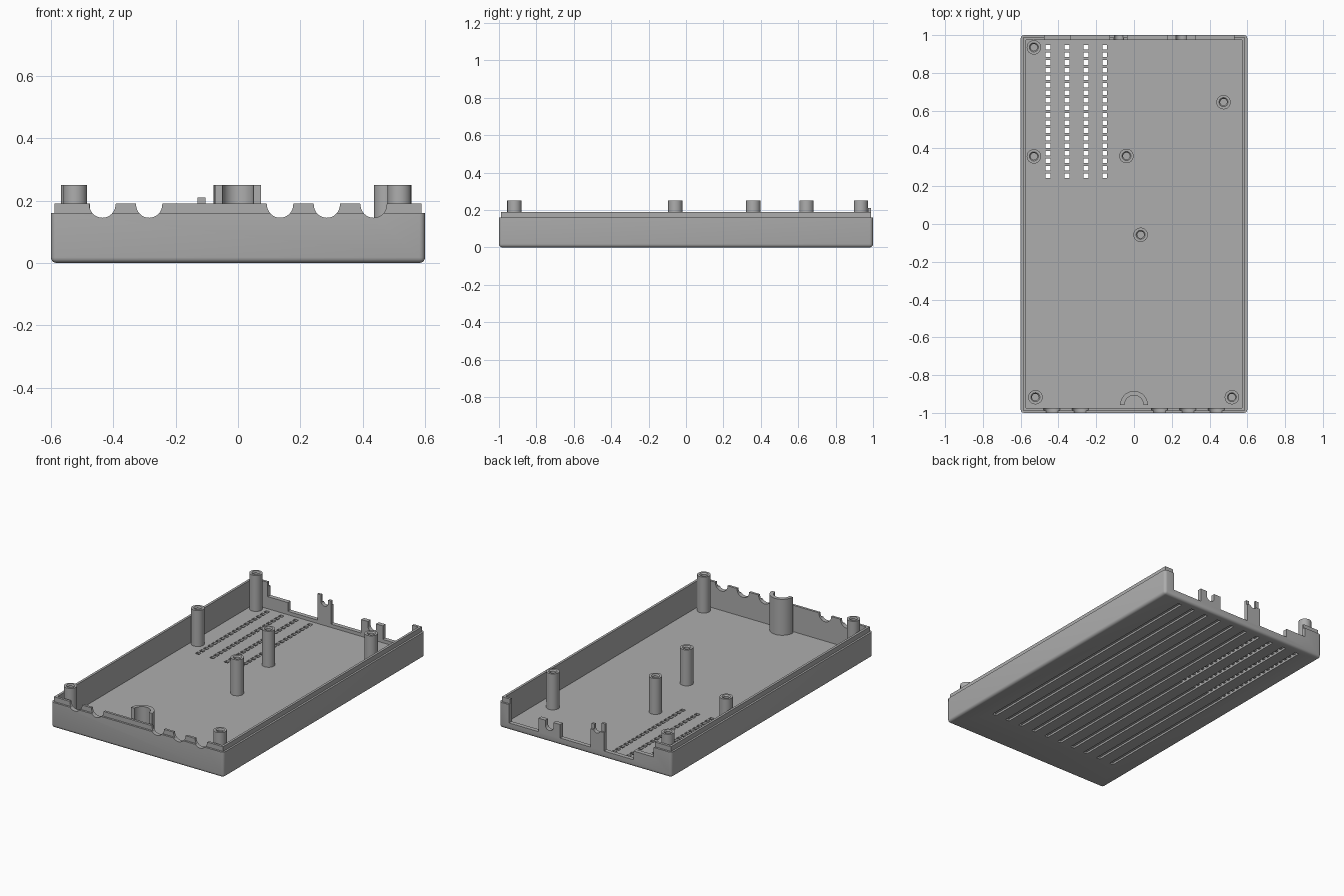
import bpy, bmesh, math
from mathutils import Vector

if "Cube" in bpy.data.objects:
    bpy.data.objects.remove(bpy.data.objects["Cube"])

FLOOR = 0.024      # floor thickness
RIM, LIP = 0.16, 0.19

plastic = bpy.data.materials.new("grey plastic")
plastic.diffuse_color = (0.42, 0.42, 0.42, 1)
plastic.use_nodes = True
plastic.node_tree.nodes["Principled BSDF"].inputs["Base Color"].default_value = plastic.diffuse_color


def add_object(name, bm):
    bmesh.ops.recalc_face_normals(bm, faces=bm.faces)
    mesh = bpy.data.meshes.new(name)
    bm.to_mesh(mesh)
    bm.free()
    mesh.materials.append(plastic)
    obj = bpy.data.objects.new(name, mesh)
    bpy.context.collection.objects.link(obj)
    return obj


def add_box(bm, x0, x1, y0, y1, z0, z1):
    verts = bmesh.ops.create_cube(bm, size=1)["verts"]
    for v in verts:
        v.co = Vector(((x0 + x1) / 2 + v.co.x * (x1 - x0),
                       (y0 + y1) / 2 + v.co.y * (y1 - y0),
                       (z0 + z1) / 2 + v.co.z * (z1 - z0)))


def add_prism(bm, points, direction):
    """Extrude a closed 3D outline along a direction."""
    face = bm.faces.new([bm.verts.new(p) for p in points])
    ext = bmesh.ops.extrude_face_region(bm, geom=[face])["geom"]
    bmesh.ops.translate(bm, vec=direction,
                        verts=[g for g in ext if isinstance(g, bmesh.types.BMVert)])


def arc(cx, cy, r, a0, a1, n):
    return [(cx + r * math.cos(math.radians(a0 + (a1 - a0) * i / n)),
             cy + r * math.sin(math.radians(a0 + (a1 - a0) * i / n))) for i in range(n + 1)]


def boolean(target, bm, operation):
    helper = add_object("cutter", bm)
    helper.hide_render = True
    mod = target.modifiers.new("cut", "BOOLEAN")
    mod.operation, mod.solver, mod.object = operation, "EXACT", helper
    bpy.context.view_layer.objects.active = target
    bpy.ops.object.modifier_apply(modifier=mod.name)
    bpy.data.objects.remove(helper)


def smooth(obj):
    bpy.ops.object.select_all(action="DESELECT")
    obj.select_set(True)
    bpy.context.view_layer.objects.active = obj
    bpy.ops.object.shade_smooth_by_angle(angle=math.radians(30))


# Tray body with rounded bottom and vertical edges
bm = bmesh.new()
add_box(bm, -0.6, 0.6, -1, 1, 0, RIM)
edges = [e for e in bm.edges if min(v.co.z for v in e.verts) < 0.01]
bmesh.ops.bevel(bm, geom=edges, offset=0.018, segments=4, profile=0.5, affect="EDGES")
tray = add_object("tray", bm)

# Stepped lip around the rim
bm = bmesh.new()
add_box(bm, -0.588, 0.588, -0.988, 0.988, 0.1, LIP)
boolean(tray, bm, "UNION")

# Hollow inside
bm = bmesh.new()
add_box(bm, -0.573, 0.573, -0.973, 0.973, FLOOR, 0.4)
boolean(tray, bm, "DIFFERENCE")

# Round cable notches in the front wall
bm = bmesh.new()
for x in (-0.435, -0.285, 0.135, 0.285, 0.435):
    outline = arc(x, 0.187, 0.042, 180, 360, 16) + [(x + 0.046, 0.2), (x - 0.046, 0.2)]
    add_prism(bm, [(px, -1.05, pz) for px, pz in outline], (0, 0.1, 0))
boolean(tray, bm, "DIFFERENCE")

# Connector openings in the back wall, leaving posts with U-shaped saddles
low = 0.045
outline = [(-0.475, 0.3), (-0.475, 0.1), (-0.335, 0.1), (-0.335, low),
           (-0.13, low), (-0.13, 0.25), (-0.105, 0.25)]
outline += arc(-0.08, 0.17, 0.025, 180, 360, 10)
outline += [(-0.055, 0.25), (-0.035, 0.25), (-0.035, low), (0.175, low), (0.175, 0.13)]
outline += arc(0.25, 0.1, 0.028, 180, 360, 10)
outline[-11:-11] = [(0.222, 0.13)]
outline += [(0.278, 0.13), (0.325, 0.13), (0.325, low), (0.53, low), (0.53, 0.3)]
bm = bmesh.new()
add_prism(bm, [(px, 0.95, pz) for px, pz in outline], (0, 0.1, 0))
boolean(tray, bm, "DIFFERENCE")

# Long grooves under the floor
bm = bmesh.new()
for i in range(10):
    x = -0.455 + 0.1 * i
    add_box(bm, x - 0.013, x + 0.013, -0.75, 0.952, -0.05, 0.012)
boolean(tray, bm, "DIFFERENCE")

# Vent holes through the floor
bm = bmesh.new()
for i in range(4):
    for j in range(18):
        x, y = -0.455 + 0.1 * i, 0.255 + 0.04 * j
        add_box(bm, x - 0.013, x + 0.013, y - 0.012, y + 0.012, 0.006, 0.05)
boolean(tray, bm, "DIFFERENCE")
smooth(tray)

# Taller prong on the back post
bm = bmesh.new()
add_box(bm, -0.13, -0.105, 0.973, 0.988, LIP - 0.005, 0.21)
add_object("back_prong", bm)

# Screw bosses with blind holes, lathed from a stepped profile
SIDES = 24
profile = [(0.038, FLOOR - 0.004), (0.038, 0.25), (0.024, 0.25), (0.018, 0.242), (0.018, 0.08)]
bosses = [(-0.53, 0.935), (-0.53, 0.358), (-0.04, 0.36), (0.035, -0.057),
          (0.474, 0.645), (-0.522, -0.917), (0.518, -0.917)]
for n, (cx, cy) in enumerate(bosses):
    bm = bmesh.new()
    rings = [[bm.verts.new((cx + px, cy + py, z)) for px, py in arc(0, 0, r, 0, 360, SIDES)[:-1]]
             for r, z in profile]
    for a, b in zip(rings, rings[1:]):
        for i in range(SIDES):
            j = (i + 1) % SIDES
            bm.faces.new((a[i], a[j], b[j], b[i]))
    bm.faces.new(rings[0])
    bm.faces.new(rings[-1])
    smooth(add_object(f"screw_boss_{n + 1}", bm))

# Half-round cable guide behind the front wall
bm = bmesh.new()
outline = arc(0, -0.957, 0.073, 0, 180, 20) + arc(0, -0.957, 0.05, 180, 0, 20)
add_prism(bm, [(px, py, FLOOR - 0.004) for px, py in outline], (0, 0, 0.254 - FLOOR))
smooth(add_object("cable_guide", bm))
